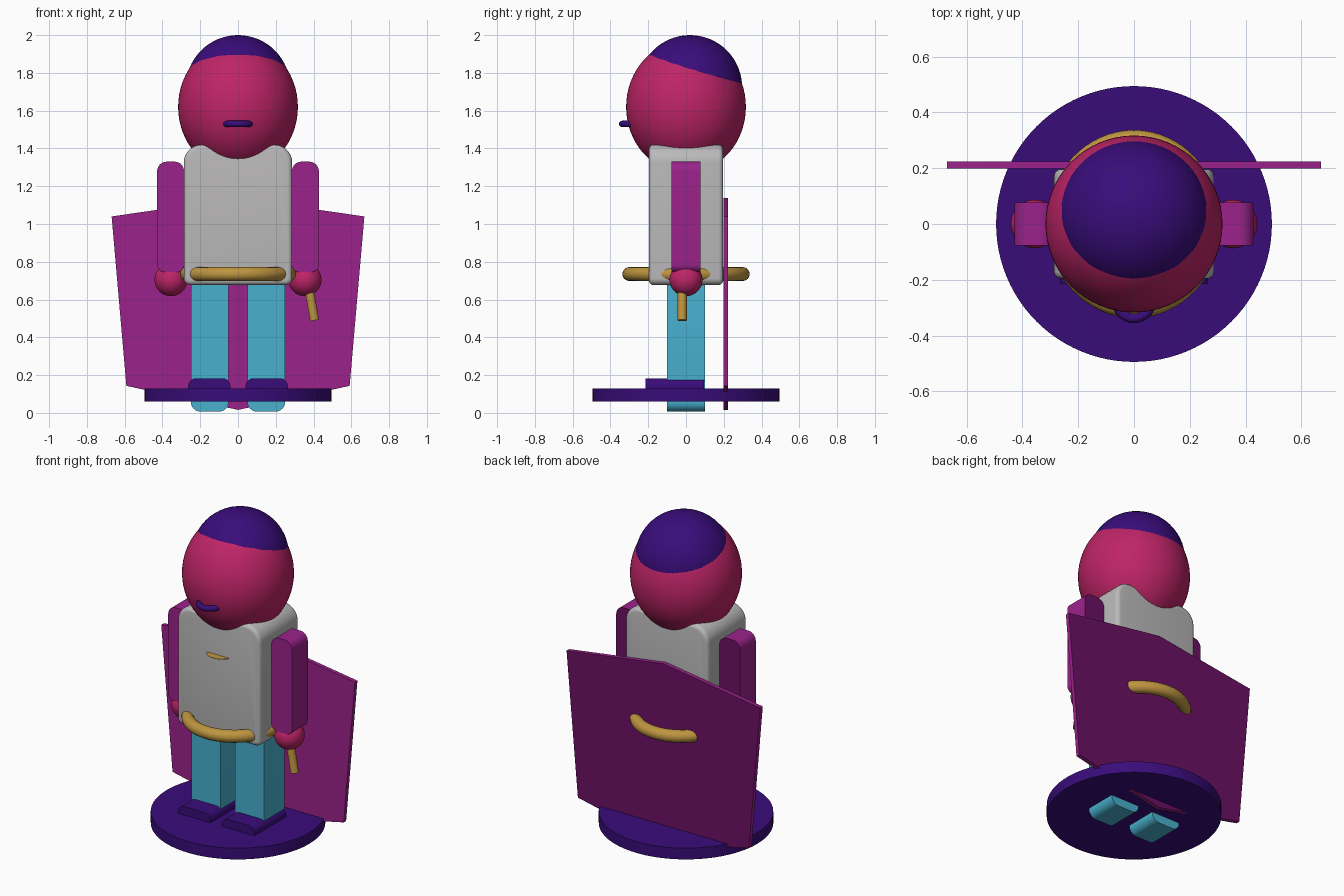
import bpy, bmesh
from math import cos, sin, pi
from mathutils import Vector

cube = bpy.data.objects.get("Cube")
if cube:
    bpy.data.objects.remove(cube, do_unlink=True)


def material(name, r, g, b):
    """Make a flat colour from display values 0-255."""
    rgba = [((c / 255 + 0.055) / 1.055) ** 2.4 for c in (r, g, b)] + [1]
    m = bpy.data.materials.new(name)
    m.use_nodes = True
    m.diffuse_color = rgba
    m.node_tree.nodes["Principled BSDF"].inputs["Base Color"].default_value = rgba
    return m


PINK = material("pink skin", 190, 36, 103)
INDIGO = material("deep indigo", 57, 12, 122)
GREY = material("light grey", 187, 185, 186)
PURPLE = material("magenta purple", 155, 34, 139)
PLUM = material("dark plum", 108, 16, 100)
GOLD = material("gold", 190, 149, 64)
CYAN = material("cyan blue", 72, 177, 207)


def finish(obj, name, mat):
    obj.name = name
    obj.data.materials.append(mat)
    bpy.ops.object.select_all(action='DESELECT')
    obj.select_set(True)
    bpy.context.view_layer.objects.active = obj
    bpy.ops.object.shade_smooth_by_angle(angle=0.6)
    return obj


def extrude_profile(name, points, y0, y1, mat, bevel=0):
    """Extrude an outline in x and z from y0 to y1."""
    bm = bmesh.new()
    face = bm.faces.new([bm.verts.new((x, y0, z)) for x, z in points])
    out = bmesh.ops.extrude_face_region(bm, geom=[face])
    moved = [v for v in out["geom"] if isinstance(v, bmesh.types.BMVert)]
    bmesh.ops.translate(bm, verts=moved, vec=(0, y1 - y0, 0))
    bmesh.ops.recalc_face_normals(bm, faces=bm.faces)
    if bevel:
        rims = [e for e in bm.edges if abs(e.verts[0].co.y - e.verts[1].co.y) < 1e-5]
        bmesh.ops.bevel(bm, geom=rims, offset=bevel, segments=4, profile=0.5, affect='EDGES')
    mesh = bpy.data.meshes.new(name)
    bm.to_mesh(mesh)
    bm.free()
    obj = bpy.data.objects.new(name, mesh)
    bpy.context.collection.objects.link(obj)
    return finish(obj, name, mat)


def darken_back(obj):
    """Give the faces that point backwards the darker cloth colour."""
    obj.data.materials.append(PLUM)
    for p in obj.data.polygons:
        if p.normal.y > 0.5:
            p.material_index = 1


def rounded(x0, x1, z0, z1, top, bottom, steps=8):
    """Rectangle outline with separate top and bottom corner radii."""
    corners = [(x1 - top, z1 - top, top, 0), (x0 + top, z1 - top, top, 1),
               (x0 + bottom, z0 + bottom, bottom, 2), (x1 - bottom, z0 + bottom, bottom, 3)]
    points = []
    for cx, cz, r, quarter in corners:
        for i in range(steps + 1 if r else 1):
            a = (quarter + i / steps) * pi / 2
            points.append((cx + r * cos(a), cz + r * sin(a)))
    return points


def ball(name, loc, width, height, mat):
    """Ellipsoid from a horizontal and a vertical radius."""
    bpy.ops.mesh.primitive_uv_sphere_add(segments=64, ring_count=32, radius=1, location=loc)
    bpy.context.object.scale = (width, width, height)
    return finish(bpy.context.object, name, mat)


def ring(name, loc, major, minor, mat):
    bpy.ops.mesh.primitive_torus_add(location=loc, major_radius=major, minor_radius=minor,
                                     major_segments=64, minor_segments=16)
    return finish(bpy.context.object, name, mat)


def rod(name, a, b, radius, mat, sides=24):
    a, b = Vector(a), Vector(b)
    bpy.ops.mesh.primitive_cylinder_add(vertices=sides, radius=radius, depth=(b - a).length,
                                        location=(a + b) / 2)
    bpy.context.object.rotation_euler = (b - a).to_track_quat('Z', 'Y').to_euler()
    return finish(bpy.context.object, name, mat)


# Round stand
rod("stand", (0, 0, 0.06), (0, 0, 0.13), 0.494, INDIGO, 96)

# Egg-shaped head, hair cap and mouth
ball("head", (0, 0, 1.62), 0.317, 0.35, PINK)
ball("hair", (0, 0.021, 1.724), 0.276, 0.276, INDIGO)
ring("mouth", (0, -0.275, 1.53), 0.063, 0.017, INDIGO)

# Torso, oval belt and thin chest clasp
extrude_profile("torso", rounded(-0.287, 0.287, 0.677, 1.42, 0.095, 0.035), -0.196, 0.196, GREY, 0.024)
belt = ring("belt", (0, 0, 0.735), 0.3, 0.037, GOLD)
belt.scale.x = 0.925
bpy.ops.mesh.primitive_cylinder_add(vertices=32, radius=1, depth=2, location=(0, -0.19, 1.18))
bpy.context.object.scale = (0.075, 0.055, 0.001)
finish(bpy.context.object, "chest_clasp", GOLD)

# Limbs on both sides
for side, s in (("left", 1), ("right", -1)):
    def limb(part, x0, x1, z0, z1, top, bottom, y0, y1, mat):
        lo, hi = sorted((s * x0, s * x1))
        return extrude_profile(f"{side}_{part}", rounded(lo, hi, z0, z1, top, bottom), y0, y1, mat)

    darken_back(limb("arm", 0.286, 0.428, 0.745, 1.33, 0.05, 0.04, -0.077, 0.077, PURPLE))
    limb("leg", 0.05, 0.249, 0.007, 0.72, 0.04, 0.05, -0.101, 0.101, CYAN)
    limb("shoe", 0.04, 0.264, 0.09, 0.183, 0.042, 0, -0.215, 0.095, INDIGO)
    ball(f"{side}_hand", (s * 0.355, 0, 0.705), 0.087, 0.087, PINK)

# Wand in the left hand
rod("wand", (0.365, -0.02, 0.72), (0.405, -0.02, 0.49), 0.024, GOLD)

# Flat cape behind the body
half = [(0.669, 1.04), (0.591, 0.143)]
outline = [(0, 1.137)] + half + [(0, 0.016)] + [(-x, z) for x, z in reversed(half)]
darken_back(extrude_profile("cape", outline, 0.198, 0.223, PURPLE))
